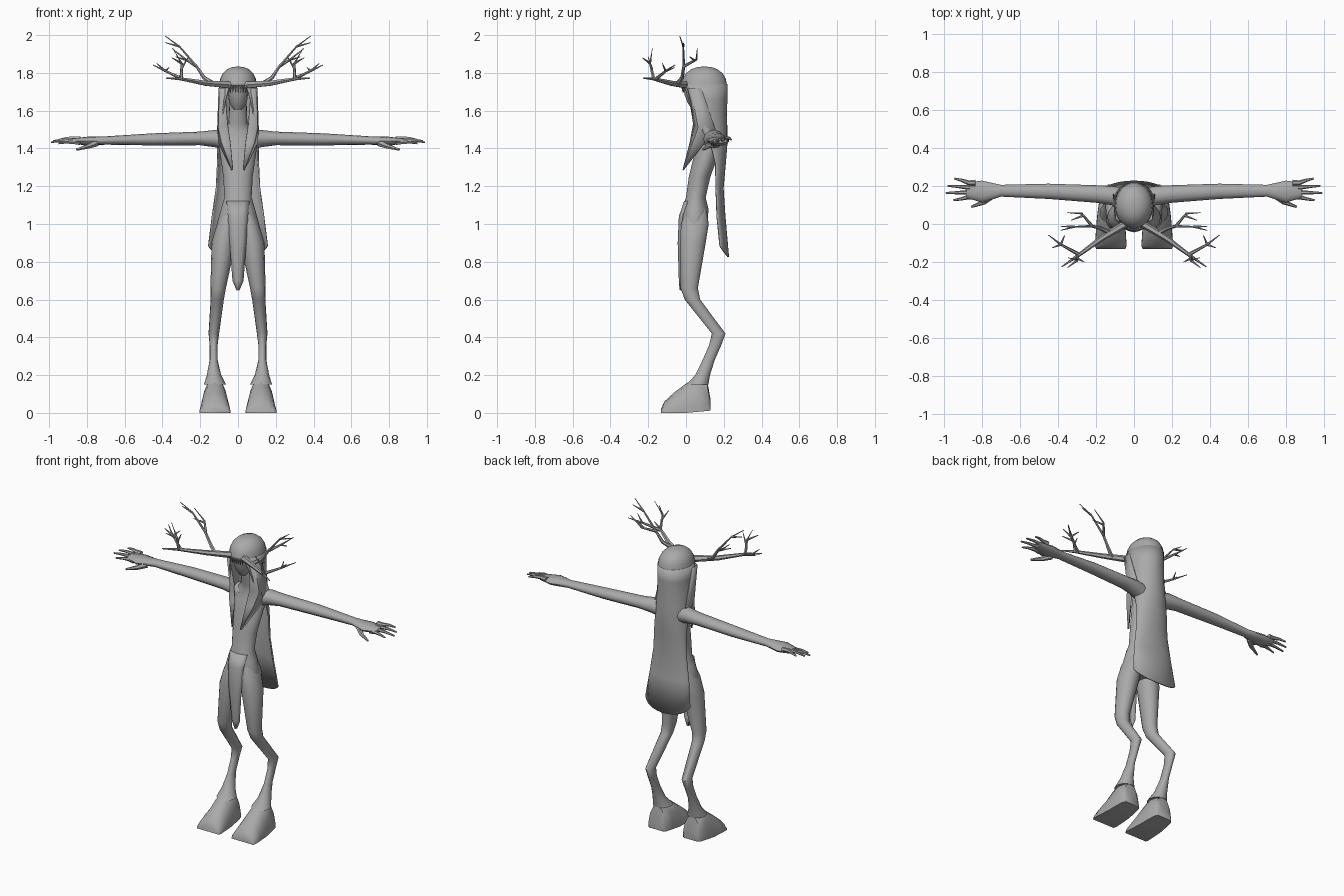
import bpy, bmesh, math
from mathutils import Vector

grey = bpy.data.materials.new("plain grey")
grey.diffuse_color = (0.4, 0.4, 0.4, 1)


def finish(name, bm, mirror=False, thick=0, angle=50):
    bmesh.ops.recalc_face_normals(bm, faces=bm.faces)
    me = bpy.data.meshes.new(name)
    bm.to_mesh(me)
    bm.free()
    ob = bpy.data.objects.new(name, me)
    bpy.context.collection.objects.link(ob)
    me.materials.append(grey)
    if thick:
        m = ob.modifiers.new("thickness", 'SOLIDIFY')
        m.thickness = thick
        m.offset = 0
    if mirror:
        ob.modifiers.new("mirror", 'MIRROR')
    bpy.context.view_layer.objects.active = ob
    ob.select_set(True)
    bpy.ops.object.shade_smooth_by_angle(angle=math.radians(angle))
    ob.select_set(False)


def skin(bm, rings, closed=True):
    rows = [[bm.verts.new(p) for p in r] for r in rings]
    n = len(rows[0])
    for a, b in zip(rows, rows[1:]):
        for i in range(n if closed else n - 1):
            j = (i + 1) % n
            bm.faces.new((a[i], a[j], b[j], b[i]))
    if closed:
        bm.faces.new(rows[0])
        bm.faces.new(rows[-1])


def stack(bm, rows, n=14):
    """rows: z, x centre, x radius, y centre, y radius"""
    skin(bm, [[(cx + rx * math.cos(math.tau * i / n), cy + ry * math.sin(math.tau * i / n), z)
               for i in range(n)] for z, cx, rx, cy, ry in rows])


def tube(bm, pts, r0, r1, n=6, flat=1):
    """tapered tube along points"""
    P = [Vector(p) for p in pts]
    rings = []
    for i, p in enumerate(P):
        r = r0 + (r1 - r0) * i / (len(P) - 1)
        d = (P[min(i + 1, len(P) - 1)] - P[max(i - 1, 0)]).normalized()
        u = d.cross(Vector((0, 0, 1)) if abs(d.z) < 0.9 else Vector((0, 1, 0))).normalized()
        v = u.cross(d) * flat
        rings.append([p + u * r * math.cos(math.tau * k / n) + v * r * math.sin(math.tau * k / n)
                      for k in range(n)])
    skin(bm, rings)


# torso and neck
bm = bmesh.new()
stack(bm, [(.93, 0, .1, .035, .055), (1.0, 0, .112, .044, .072), (1.08, 0, .09, .049, .071),
           (1.14, 0, .072, .052, .053), (1.25, 0, .078, .072, .058), (1.44, 0, .105, .13, .07),
           (1.49, 0, .085, .14, .06), (1.53, 0, .05, .125, .055), (1.66, 0, .045, .1, .05)], 18)
finish("torso", bm)

# legs with backward-bent hocks
bm = bmesh.new()
stack(bm, [(1.08, .043, .033, .055, .055), (1.0, .058, .054, .047, .075),
           (.9, .076, .064, .036, .07), (.66, .105, .041, .017, .047),
           (.6, .11, .035, .034, .042), (.42, .128, .028, .173, .037),
           (.36, .129, .021, .155, .033), (.28, .129, .021, .12, .033),
           (.2, .127, .038, .088, .04), (.15, .122, .058, .06, .06)])
finish("leg", bm, True)

# feet: wedge with blunt square toe, one section scaled along the foot
section = [(-1, 0), (1, 0), (.98, .25), (.82, .6), (.5, .9), (0, 1), (-.5, .9), (-.82, .6), (-.98, .25)]
bm = bmesh.new()
skin(bm, [[(.122 + hw * a, y, h * b + .012 * max(0, y) / .13) for a, b in section]
          for y, h, hw in [(.13, .06, .05), (.115, .145, .062), (.06, .18, .07), (0, .155, .076),
                           (-.06, .11, .08), (-.115, .06, .083), (-.132, .02, .077)]])
finish("foot", bm, True)

# arms ending in a flat palm: x, y, z, y radius, z radius
arm = [(.05, .13, 1.44, .06, .055), (.12, .15, 1.452, .05, .046), (.2, .158, 1.453, .046, .036),
       (.45, .172, 1.448, .04, .032), (.7, .175, 1.442, .031, .022),
       (.8, .17, 1.438, .058, .024), (.88, .178, 1.44, .04, .012)]
bm = bmesh.new()
skin(bm, [[(x, y + ry * math.cos(math.tau * k / 12), z + rz * math.sin(math.tau * k / 12))
           for k in range(12)] for x, y, z, ry, rz in arm])
finish("arm", bm, True)

# four fanned fingers and a lower thumb
bm = bmesh.new()
for k, length in enumerate([.075, .11, .12, .08]):
    y, z = .142 + .025 * (3 - k), 1.43 + .007 * (3 - k)
    fan = (1.7 - k) * .013
    tube(bm, [(.835, y, z), (.87, y, z + .003), (.87 + length * .5, y + fan * .6, z + .003),
              (.87 + length, y + fan, z - .004)], .016, .005, flat=.9)
tube(bm, [(.75, .15, 1.43), (.79, .115, 1.412), (.855, .09, 1.393)], .021, .006)
finish("fingers", bm, True)


def arc(z, cy, rx, ry, half, dip=0, n=20):
    """rear arc spanning +-half degrees around +y"""
    out = []
    for i in range(n + 1):
        s = 2 * i / n - 1
        t = math.radians(half) * s
        out.append((rx * math.sin(t), cy + ry * math.cos(t), z - dip * (1 - s * s)))
    return out


# hood sides flowing into the long back cape, open at the face
bm = bmesh.new()
skin(bm, [arc(*r) for r in [
    (1.74, .098, .098, .118, 155), (1.66, .1, .098, .115, 138), (1.58, .105, .1, .108, 128),
    (1.5, .11, .105, .105, 105), (1.42, .13, .106, .085, 90), (1.32, .15, .108, .057, 85),
    (1.19, .15, .116, .045, 80), (1.04, .155, .138, .05, 80),
    (.885, .17, .158, .054, 80, .06)]], closed=False)
finish("hood_and_cape", bm, thick=.008)

# domed hood crown
bm = bmesh.new()
stack(bm, [(1.735 + .098 * math.sin(t), 0, .1 * math.cos(t) ** .8, .097, .121 * math.cos(t) ** .8)
           for t in (math.radians(a) for a in (0, 20, 40, 60, 75, 86))], 22)
finish("hood_crown", bm)

# lapels: hanging hood points, blended between inner and outer edges
bm = bmesh.new()
edges = [((.07, .01, 1.72), (.1, .08, 1.72)), ((.055, .04, 1.53), (.108, .16, 1.49)),
         ((.04, .022, 1.43), (.1, .1, 1.43)), ((.026, -.016, 1.285), (.033, -.012, 1.285))]
rows = []
for a, b in edges:
    a, b = Vector(a), Vector(b)
    mid = (a + b) / 2 + Vector((.15, -.25, 0)) * (b - a).length
    rows.append([a, mid, b])
skin(bm, rows, closed=False)
finish("lapel", bm, True, .006)

# skull-like face with long muzzle
bm = bmesh.new()
stack(bm, [(1.75, 0, .07, .055, .075), (1.68, 0, .052, .056, .064),
           (1.64, 0, .046, .054, .046), (1.605, 0, .02, .05, .018)])
finish("face", bm)

# brow fringe of small teeth
bm = bmesh.new()
for i in range(-3, 4):
    x = i * .014
    y = -.022 + x * x * 3
    tube(bm, [(x, y, 1.735), (x, y + .006, 1.695)], .007, .001, 5)
finish("brow_fringe", bm)

# hanging front loincloth: z, half width, y
bm = bmesh.new()
skin(bm, [[(w * s, y + .014 * abs(s) ** 1.5, z) for s in (-1, -.5, 0, .5, 1)]
          for z, w, y in [(1.12, .06, -.006), (1.04, .052, -.034), (.9, .043, -.04),
                          (.7, .027, -.034), (.65, .005, -.03)]], closed=False)
finish("loincloth", bm, thick=.008)

# branching antlers: forward beam, tall rear branch, outer and front tines
bm = bmesh.new()
tube(bm, [(.03, .01, 1.735), (.17, -.075, 1.745), (.3, -.17, 1.768), (.38, -.225, 1.772)], .021, .003)
tube(bm, [(.13, -.045, 1.742), (.18, -.02, 1.775), (.22, -.012, 1.835), (.31, -.015, 1.94),
          (.385, -.033, 1.995)], .013, .002)
tube(bm, [(.22, -.012, 1.835), (.275, .055, 1.87), (.35, .06, 1.93)], .009, .002)
tube(bm, [(.29, -.16, 1.766), (.385, -.108, 1.81), (.45, -.058, 1.842)], .01, .002)
tube(bm, [(.3, -.17, 1.766), (.298, -.19, 1.85), (.345, -.178, 1.93)], .01, .002)
# short twigs
for base, tip in [((.265, .045, 1.865), (.33, .02, 1.885)), ((.31, -.015, 1.94), (.385, -.012, 1.96)),
                  ((.385, -.108, 1.81), (.365, -.06, 1.828)), ((.385, -.108, 1.81), (.43, -.125, 1.85)),
                  ((.298, -.19, 1.85), (.35, -.23, 1.88)), ((.3, -.18, 1.82), (.262, -.2, 1.885))]:
    tube(bm, [base, tip], .007, .002)
finish("antler", bm, True)
